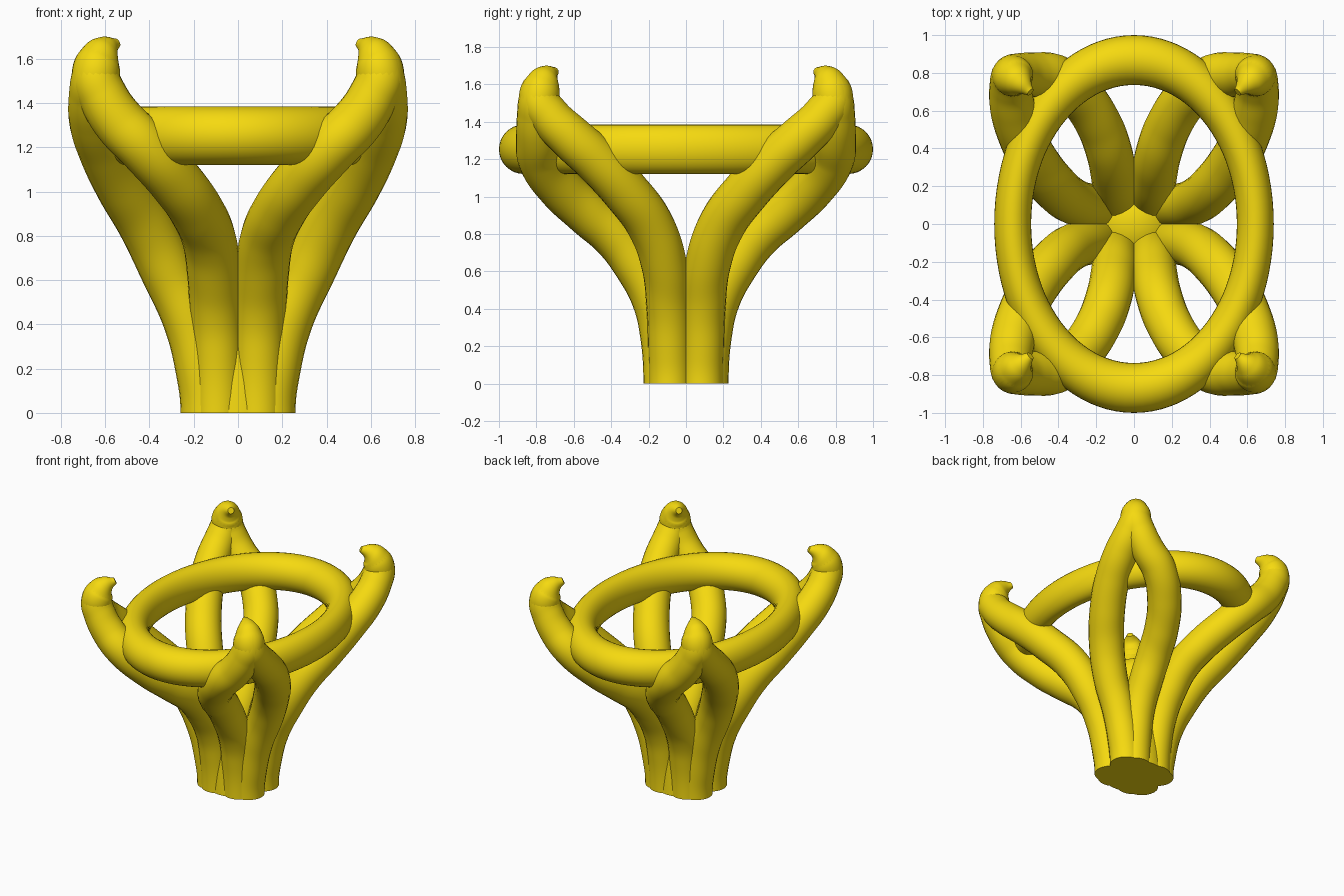
import bpy
import math

if "Cube" in bpy.data.objects:
    bpy.data.objects.remove(bpy.data.objects["Cube"])

gold = bpy.data.materials.new("yellow_gold")
gold.diffuse_color = (0.92, 0.70, 0.005, 1)
gold.use_nodes = True
gold.node_tree.nodes["Principled BSDF"].inputs["Base Color"].default_value = gold.diffuse_color


def mirror_xy(obj):
    m = obj.modifiers.new("four_corners", 'MIRROR')
    m.use_axis = (True, True, False)
    m.use_mirror_merge = False


def tube(name, pts):
    """Smooth tapered tube through (x, y, z, radius) points."""
    cu = bpy.data.curves.new(name, 'CURVE')
    cu.dimensions = '3D'
    cu.bevel_depth = 1.0
    cu.bevel_resolution = 10
    cu.resolution_u = 10
    cu.use_fill_caps = True
    sp = cu.splines.new('BEZIER')
    sp.radius_interpolation = 'CARDINAL'
    sp.bezier_points.add(len(pts) - 1)
    for bp, (x, y, z, r) in zip(sp.bezier_points, pts):
        bp.co = (x, y, z)
        bp.radius = r
        bp.handle_left_type = bp.handle_right_type = 'AUTO'
    # vertical start keeps the foot flat on the ground
    p0 = sp.bezier_points[0]
    p0.handle_left_type = p0.handle_right_type = 'FREE'
    p0.handle_left = p0.co
    p0.handle_left.z -= 0.08
    p0.handle_right = p0.co
    p0.handle_right.z += 0.08
    obj = bpy.data.objects.new(name, cu)
    bpy.context.collection.objects.link(obj)
    bpy.ops.object.select_all(action='DESELECT')
    obj.select_set(True)
    bpy.context.view_layer.objects.active = obj
    bpy.ops.object.convert(target='MESH')
    obj = bpy.context.object
    obj.name = name
    bpy.ops.object.shade_smooth_by_angle(angle=math.radians(50))
    obj.data.materials.clear()
    obj.data.materials.append(gold)
    mirror_xy(obj)
    return obj


# shared hooked claw tip
tip = [(.643, .785, 1.52, .109), (.627, .768, 1.595, .097),
       (.597, .742, 1.642, .067), (.548, .698, 1.672, .022)]

# strand running close to the y axis
tube("prong_strand_long", [
    (.09, .112, 0, .116), (.093, .128, .25, .116), (.10, .172, .45, .118),
    (.11, .265, .63, .12), (.13, .375, .78, .122), (.185, .525, .91, .122),
    (.285, .675, 1.05, .122), (.42, .777, 1.20, .122), (.54, .79, 1.32, .118),
    (.61, .792, 1.43, .112)] + tip)

# strand running close to the x axis
tube("prong_strand_side", [
    (.145, .085, 0, .115), (.168, .088, .2, .115), (.223, .095, .42, .117),
    (.318, .118, .64, .122), (.415, .192, .85, .126), (.52, .325, 1.03, .126),
    (.598, .475, 1.19, .124), (.643, .62, 1.32, .12), (.653, .73, 1.43, .112)] + tip)

# solid core that fills the foot between the strands
for name, r1, r2, z, h in (("foot_core", .222, .2, 0, .35),
                           ("foot_core_tip", .2, 0, .35, .2)):
    bpy.ops.mesh.primitive_cone_add(vertices=48, radius1=r1, radius2=r2, depth=h,
                                    location=(0, 0, z + h / 2))
    core = bpy.context.object
    core.name = name
    bpy.ops.object.shade_smooth_by_angle()
    core.data.materials.append(gold)

# oval gallery ring
bpy.ops.mesh.primitive_torus_add(major_segments=96, minor_segments=32, major_radius=.868,
                                 minor_radius=.132, location=(0, 0, 1.253))
ring = bpy.context.object
ring.name = "oval_ring"
ring.scale = (.74, 1, 1)
bpy.ops.object.shade_smooth_by_angle()
ring.data.materials.append(gold)
